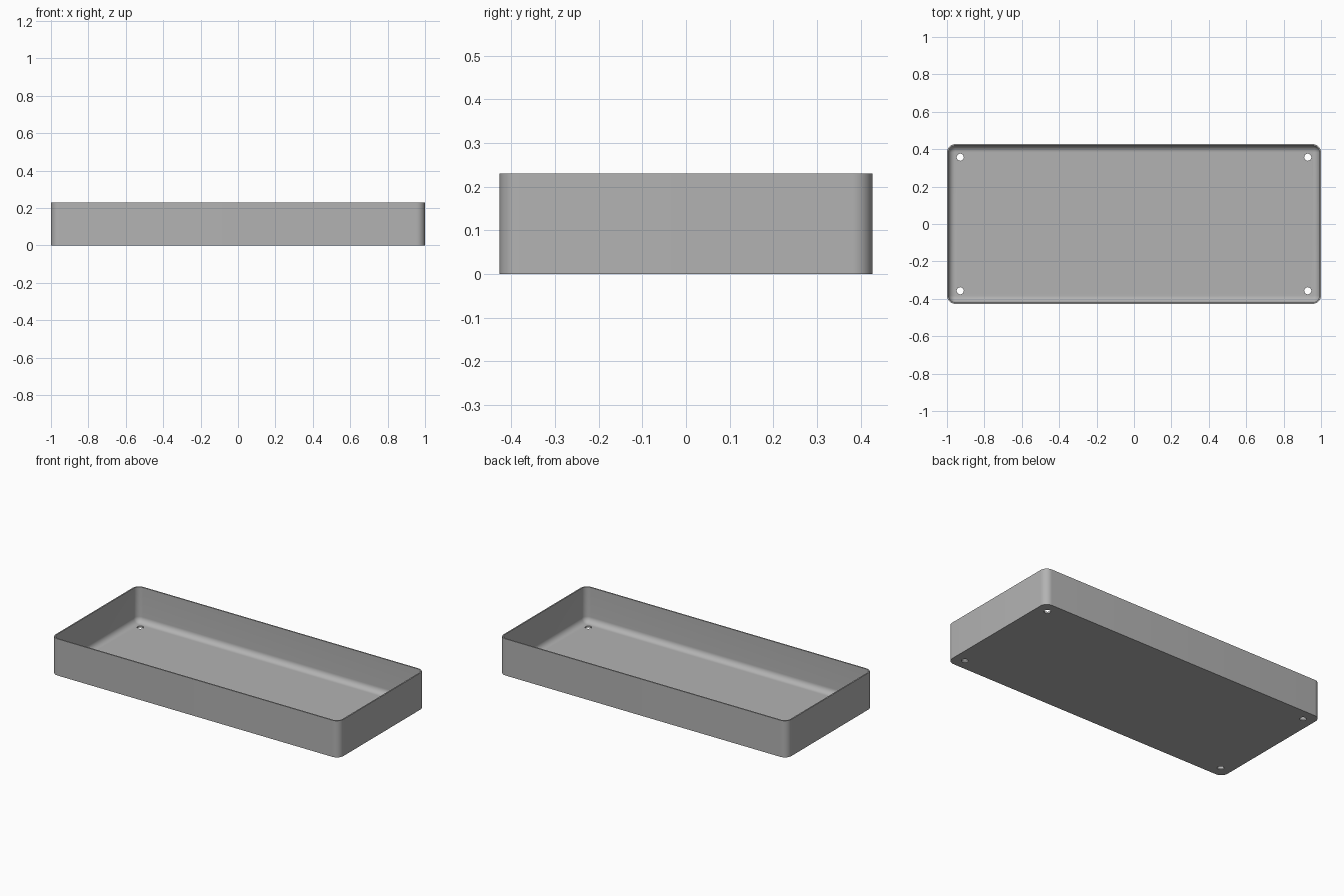
import bpy, bmesh
from math import sin, cos, pi, radians

cube = bpy.data.objects.get("Cube")
if cube:
    bpy.data.objects.remove(cube)

HALF_X, HALF_Y, HEIGHT = 1.0, 0.427, 0.23
CORNER, WALL, FLOOR, FILLET = 0.045, 0.008, 0.01, 0.035
STEPS = 10

grey = bpy.data.materials.new("mid grey")
grey.use_nodes = True
colour = (0.45, 0.45, 0.45, 1)
grey.diffuse_color = colour
grey.node_tree.nodes["Principled BSDF"].inputs["Base Color"].default_value = colour


def rounded_loop(bm, inset, z):
    """Ring of vertices around a rounded rectangle, pulled in by inset."""
    r = CORNER - inset
    ring = []
    for i, (sx, sy) in enumerate([(1, 1), (-1, 1), (-1, -1), (1, -1)]):
        for k in range(STEPS + 1):
            a = (i + k / STEPS) * pi / 2
            ring.append(bm.verts.new((sx * (HALF_X - CORNER) + r * cos(a),
                                      sy * (HALF_Y - CORNER) + r * sin(a), z)))
    return ring


# Tray section: outer wall, rim, inner wall, then the curved inner floor edge
section = [(0, 0), (0, HEIGHT), (WALL, HEIGHT)]
for k in range(STEPS + 1):
    a = k / STEPS * pi / 2
    section.append((WALL + FILLET * (1 - cos(a)), FLOOR + FILLET * (1 - sin(a))))

bm = bmesh.new()
rings = [rounded_loop(bm, inset, z) for inset, z in section]
for low, high in zip(rings, rings[1:]):
    for i in range(len(low)):
        j = (i + 1) % len(low)
        bm.faces.new((low[i], low[j], high[j], high[i]))
bm.faces.new(rings[0][::-1])
bm.faces.new(rings[-1])
bmesh.ops.recalc_face_normals(bm, faces=bm.faces)
mesh = bpy.data.meshes.new("tray")
bm.to_mesh(mesh)
bm.free()
tray = bpy.data.objects.new("tray", mesh)
bpy.context.collection.objects.link(tray)
mesh.materials.append(grey)

# Screw holes through the floor corners
bm = bmesh.new()
for sx in (-1, 1):
    for sy in (-1, 1):
        made = bmesh.ops.create_cone(bm, cap_ends=True, segments=32, radius1=0.019,
                                     radius2=0.019, depth=0.1)
        bmesh.ops.translate(bm, verts=made["verts"], vec=(sx * 0.929, sy * 0.357, 0))
cut_mesh = bpy.data.meshes.new("hole_cutter")
bm.to_mesh(cut_mesh)
bm.free()
cut_mesh.materials.append(grey)
cutter = bpy.data.objects.new("hole_cutter", cut_mesh)
bpy.context.collection.objects.link(cutter)
cutter.hide_render = True

holes = tray.modifiers.new("holes", "BOOLEAN")
holes.operation = "DIFFERENCE"
holes.solver = "EXACT"
holes.object = cutter

bpy.ops.object.select_all(action="DESELECT")
tray.select_set(True)
bpy.context.view_layer.objects.active = tray
bpy.ops.object.modifier_apply(modifier="holes")
bpy.data.objects.remove(cutter)
bpy.ops.object.shade_smooth_by_angle(angle=radians(30))
